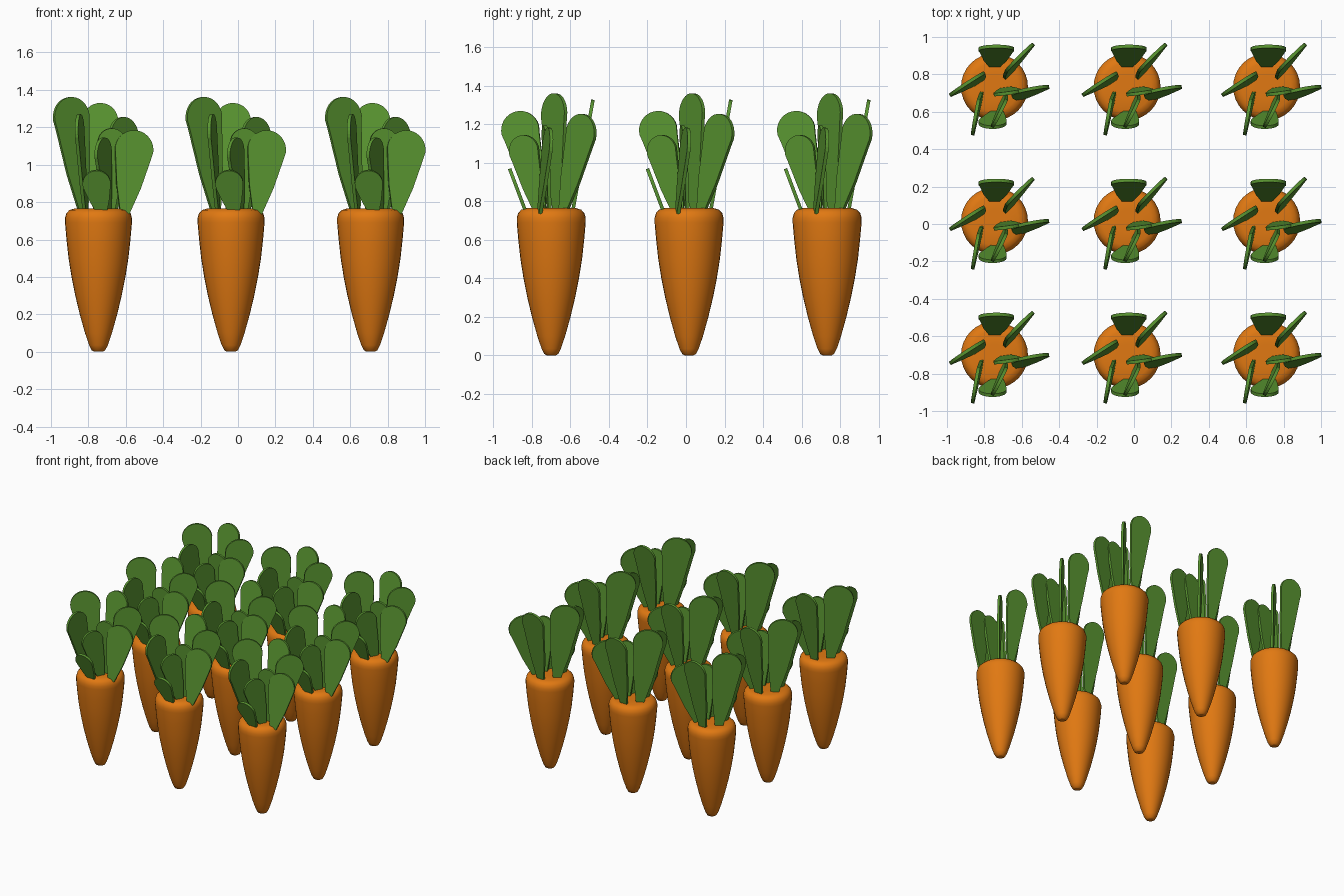
import bpy, bmesh, math
from mathutils import Vector

if "Cube" in bpy.data.objects:
    bpy.data.objects.remove(bpy.data.objects["Cube"])


def material(name, col):
    m = bpy.data.materials.new(name)
    m.diffuse_color = (*col, 1)
    m.use_nodes = True
    m.node_tree.nodes["Principled BSDF"].inputs["Base Color"].default_value = m.diffuse_color
    return m


orange = material("carrot orange", (0.75, 0.19, 0.006))
green = material("leaf green", (0.10, 0.30, 0.03))


# carrot root: lathe profile (radius, height)
def root_mesh():
    prof = [(0.022, 0.0), (0.036, 0.008), (0.05, 0.035), (0.072, 0.1), (0.10, 0.2),
            (0.124, 0.3), (0.144, 0.4), (0.160, 0.5), (0.171, 0.6), (0.179, 0.69),
            (0.179, 0.715), (0.172, 0.74), (0.156, 0.757), (0.13, 0.765), (0.06, 0.766)]
    n = 32
    bm = bmesh.new()
    rings = []
    for r, z in prof:
        rings.append([bm.verts.new((r * math.cos(2 * math.pi * i / n),
                                    r * math.sin(2 * math.pi * i / n), z)) for i in range(n)])
    for a, b in zip(rings, rings[1:]):
        for i in range(n):
            j = (i + 1) % n
            bm.faces.new((a[i], a[j], b[j], b[i])).smooth = True
    bm.faces.new(rings[0][::-1])
    bm.faces.new(rings[-1]).smooth = True
    me = bpy.data.meshes.new("carrot_root")
    bm.to_mesh(me)
    bm.free()
    me.materials.append(orange)
    return me


# one paddle leaf: narrow base widening to a round head, as a thin solid plate
def add_leaf(bm, base, head, angle, radius, thick=0.018):
    base, head = Vector(base), Vector(head)
    side = Vector((math.cos(angle), math.sin(angle), 0))
    up = head - base
    length = up.length
    up.normalize()
    side = (side - up * side.dot(up)).normalized()
    nrm = side.cross(up).normalized() * thick / 2
    right = [(0.025, 0), (0.025 + (radius - 0.025) * 0.52, length * 0.42),
             (radius * 0.93, length - radius * 0.4)]
    pts = right + [(radius * math.cos(math.pi * k / 16), length + radius * math.sin(math.pi * k / 16))
                   for k in range(17)] + [(-x, y) for x, y in reversed(right)]
    loc = [base + side * x + up * y for x, y in pts]
    front = [bm.verts.new(p + nrm) for p in loc]
    back = [bm.verts.new(p - nrm) for p in loc]
    bm.faces.new(front)
    bm.faces.new(back[::-1])
    n = len(loc)
    for i in range(n):
        j = (i + 1) % n
        bm.faces.new((front[j], front[i], back[i], back[j]))


def leaves_mesh():
    # base point, head centre, width direction in degrees, head radius
    leaves = [
        ((-0.08, 0.03, 0.74), (-0.145, 0.015, 1.25), 33, 0.112),
        ((-0.07, -0.05, 0.74), (-0.10, -0.16, 1.17), 80, 0.10),
        ((0.0, 0.11, 0.74), (0.01, 0.20, 1.235), 0, 0.095),
        ((0.07, 0.06, 0.74), (0.135, 0.155, 1.15), 45, 0.105),
        ((0.14, -0.06, 0.74), (0.19, -0.02, 1.08), 11, 0.104),
        ((0.02, -0.13, 0.74), (-0.01, -0.19, 0.90), 0, 0.075),
        ((0.05, -0.06, 0.74), (0.025, -0.14, 1.06), 63, 0.085),
        ((0.06, -0.01, 0.74), (0.07, -0.03, 1.12), 8, 0.075),
    ]
    bm = bmesh.new()
    for b, h, a, r in leaves:
        add_leaf(bm, b, h, math.radians(a), r)
    bmesh.ops.recalc_face_normals(bm, faces=bm.faces)
    me = bpy.data.meshes.new("carrot_leaves")
    bm.to_mesh(me)
    bm.free()
    me.materials.append(green)
    return me


# 3 x 3 field of identical carrots
root, leaves = root_mesh(), leaves_mesh()
for iy, y in enumerate((-0.70, 0.016, 0.733)):
    for ix, x in enumerate((-0.746, -0.037, 0.709)):
        for me in (root, leaves):
            ob = bpy.data.objects.new(f"{me.name}_{iy}_{ix}", me)
            ob.location = (x, y, 0)
            bpy.context.collection.objects.link(ob)
